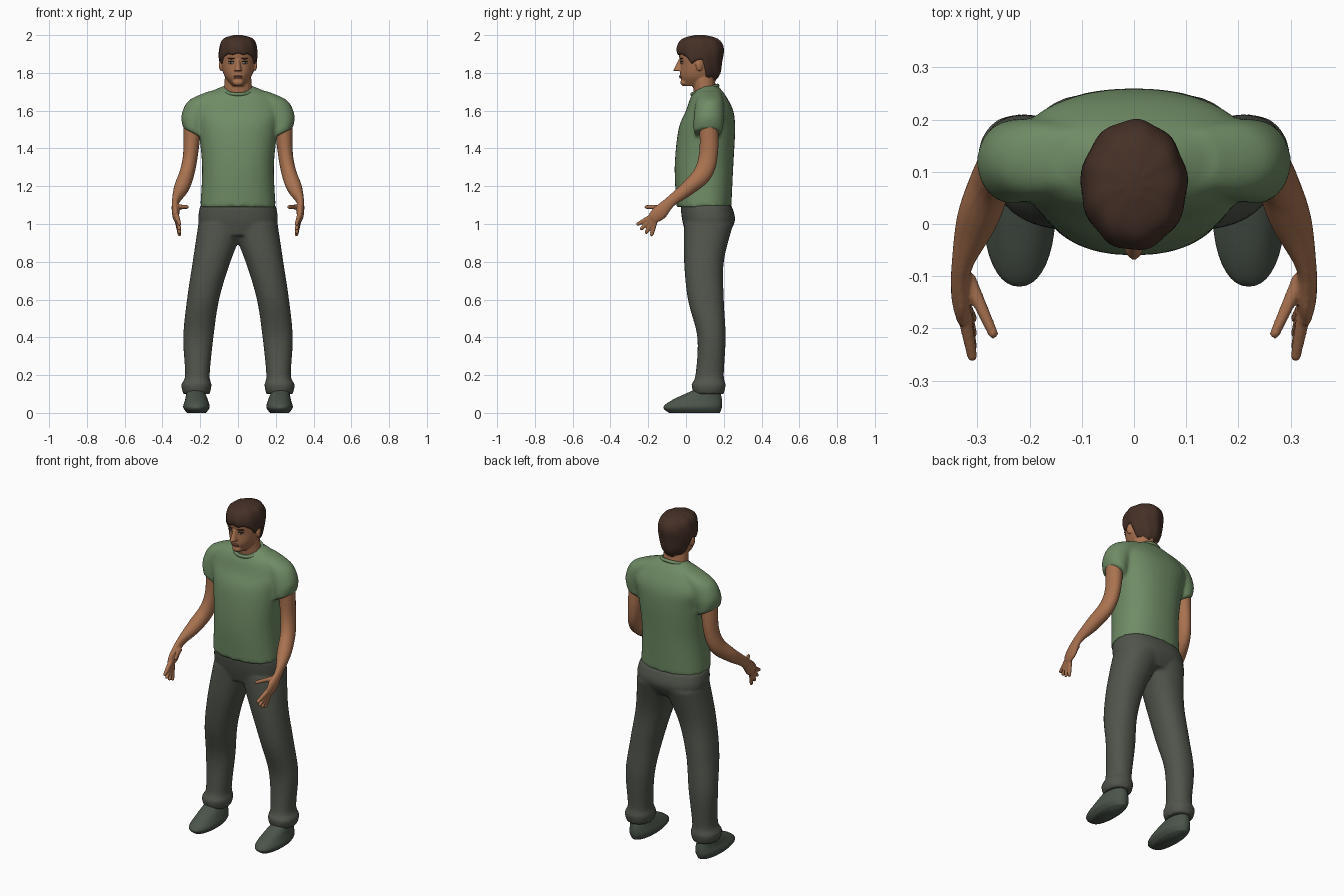
import bpy, bmesh, math
from mathutils import Vector, Matrix

cube = bpy.data.objects.get("Cube")
if cube:
    bpy.data.objects.remove(cube)


def material(name, *color):
    mat = bpy.data.materials.new(name)
    mat.use_nodes = True
    mat.diffuse_color = (*color, 1)
    mat.node_tree.nodes["Principled BSDF"].inputs["Base Color"].default_value = (*color, 1)
    return mat


skin = material("skin", .4, .17, .08)
lip_tone = material("lip tone", .27, .1, .06)
hair_brown = material("hair brown", .06, .03, .02)
shirt_green = material("shirt green", .16, .26, .13)
trouser_grey = material("trouser grey", .08, .09, .07)
shoe_grey = material("shoe grey", .07, .09, .07)
eye_white = material("eye white", .4, .38, .35)
iris_dark = material("iris dark", .02, .02, .01)


def smooth(keys, steps=6):
    """Pass a smooth curve through a few key rings or path points."""
    keys = [Vector(key) for key in keys]
    out = []
    for i, (start, end) in enumerate(zip(keys, keys[1:])):
        leave = (end - keys[max(i - 1, 0)]) / 2
        arrive = (keys[min(i + 2, len(keys) - 1)] - start) / 2
        for step in range(steps):
            t = step / steps
            blend = t * t * (3 - 2 * t)
            out.append(start + (end - start) * blend
                       + leave * t * (1 - t) ** 2 - arrive * t * t * (1 - t))
    return out + [keys[-1]]


def interpolate(table, value):
    """Look up a row of a table sorted by its first column."""
    value = min(max(value, table[0][0]), table[-1][0])
    for low, high in zip(table, table[1:]):
        if value <= high[0]:
            return low + (high - low) * ((value - low[0]) / (high[0] - low[0]))


def bridge(bm, rings):
    """Join rings of points with quads and cap both ends."""
    loops = [[bm.verts.new(point) for point in ring] for ring in rings]
    count = len(loops[0])
    for lower, upper in zip(loops, loops[1:]):
        for i in range(count):
            j = (i + 1) % count
            bm.faces.new((lower[i], lower[j], upper[j], upper[i]))
    bm.faces.new(loops[0][::-1])
    bm.faces.new(loops[-1])


def rounded(value, power):
    return math.copysign(abs(value) ** (2 / power), value)


def loft(bm, keys, power=2, tilt=0, count=40):
    """Level rings: z, x min, x max, y min, y max. The tilt fades upward."""
    rings = []
    levels = smooth(keys)
    for index, (z, left, right, front, back) in enumerate(levels):
        lean = tilt * (1 - index / len(levels))
        ring = []
        for i in range(count):
            angle = math.tau * i / count
            dx = rounded(math.cos(angle), power) * (right - left) / 2
            dy = rounded(math.sin(angle), power) * (back - front) / 2
            ring.append(((left + right) / 2 + dx, (front + back) / 2 + dy, z + lean * dx))
        rings.append(ring)
    bridge(bm, rings)


def centred(keys):
    """Turn z, half width, y min, y max into rings for a loft."""
    return [(z, -half, half, front, back) for z, half, front, back in keys]


def tube(bm, keys, count=16):
    """Path points: x, y, z, sideways radius, other radius."""
    path = smooth(keys)
    points = [Vector(key[:3]) for key in path]
    rings = []
    for i, point in enumerate(points):
        along = (points[min(i + 1, len(points) - 1)] - points[max(i - 1, 0)]).normalized()
        side = Vector((1, 0, 0))
        side = (side - along * side.dot(along)).normalized()
        across = along.cross(side)
        side, across = side * path[i][3], across * path[i][4]
        angles = [math.tau * k / count for k in range(count)]
        rings.append([point + side * math.cos(a) + across * math.sin(a) for a in angles])
    bridge(bm, rings)


def ball(bm, center, size, turn=0):
    place = Matrix.Translation(center) @ Matrix.Rotation(turn, 4, "Z") @ Matrix.Diagonal((*size, 1))
    bmesh.ops.create_uvsphere(bm, u_segments=16, v_segments=10, radius=1, matrix=place)


def part(name, bm, mat, mirror=False, voxel=0, relax=0):
    """Make the object; a voxel size blends its pieces into one surface."""
    bmesh.ops.recalc_face_normals(bm, faces=bm.faces[:])
    mesh = bpy.data.meshes.new(name)
    bm.to_mesh(mesh)
    bm.free()
    mesh.materials.append(mat)
    mesh.shade_smooth()
    ob = bpy.data.objects.new(name, mesh)
    bpy.context.collection.objects.link(ob)
    if mirror:
        ob.modifiers.new("mirror", "MIRROR").use_mirror_merge = False
    if voxel:
        remesh = ob.modifiers.new("blend", "REMESH")
        remesh.mode, remesh.voxel_size, remesh.use_smooth_shade = "VOXEL", voxel, True
    if relax:
        ob.modifiers.new("relax", "SMOOTH").iterations = relax


# Shirt: torso and sleeves
bm = bmesh.new()
loft(bm, centred([(1.09, .2, -.05, .24), (1.3, .19, -.06, .25), (1.5, .21, -.04, .26),
                  (1.6, .23, 0, .25), (1.68, .18, .03, .21), (1.73, .08, .08, .17)]), power=2.3)
loft(bm, [(1.48, .18, .29, .04, .19), (1.55, .16, .3, .04, .2),
          (1.64, .1, .26, .05, .2), (1.7, .07, .16, .07, .18)], tilt=.5)
part("shirt", bm, shirt_green, mirror=True, voxel=.01, relax=6)

bpy.ops.mesh.primitive_torus_add(major_radius=.08, minor_radius=.01, major_segments=40,
                                 location=(0, .1, 1.71), rotation=(.33, 0, 0))
collar = bpy.context.object
collar.name = "shirt_collar"
collar.scale.y = .9
collar.data.materials.append(shirt_green)
collar.data.shade_smooth()

# Trousers: legs with gathered cuffs, and hips
bm = bmesh.new()
loft(bm, [(.1, .15, .29, .04, .2), (.15, .14, .3, .03, .21), (.2, .15, .28, .05, .2),
          (.4, .13, .29, .06, .21), (.6, .1, .27, .01, .2), (.8, .04, .24, -.01, .2),
          (1, -.04, .21, -.01, .25)], power=2.2)
loft(bm, centred([(.94, .18, 0, .22), (1.02, .21, -.02, .26), (1.1, .2, -.03, .24)]), power=2.4)
part("trousers", bm, trouser_grey, mirror=True, voxel=.01, relax=4)

# Shoes and ankles
bm = bmesh.new()
loft(bm, [(0, .17, .27, -.09, .18), (.03, .15, .29, -.12, .19),
          (.07, .16, .28, -.07, .19), (.12, .18, .27, .04, .18)], power=2.2)
part("shoes", bm, shoe_grey, mirror=True)
bm = bmesh.new()
ball(bm, (.22, .12, .12), (.04, .06, .05))
part("ankles", bm, skin, mirror=True)

# Arms with palms, fanned fingers and thumbs
bm = bmesh.new()
tube(bm, [(.24, .12, 1.55, .05, .05), (.25, .12, 1.38, .04, .05), (.27, .09, 1.27, .04, .05),
          (.3, .01, 1.19, .04, .04), (.33, -.08, 1.12, .02, .03), (.33, -.14, 1.06, .02, .04),
          (.33, -.18, 1.03, .01, .03)])
digits = [((.32, -.1, 1.09), (.27, -.21, 1.09))]
palm = Vector((.33, -.15, 1.06))
for finger in range(4):
    angle = math.radians(30 + 15 * finger)
    reach = Vector((-.02, -.12 * math.cos(angle), -.12 * math.sin(angle)))
    digits.append((palm, palm + reach))
for base, tip in digits:
    tube(bm, [(*base, .015, .015), (*tip, .01, .01)])
    ball(bm, tip, (.01, .01, .01))
part("arms", bm, skin, mirror=True, voxel=.005, relax=3)

# Head, neck, nose, chin and ears
skull = [(1.73, .03, -.01, .13), (1.78, .07, -.03, .17), (1.85, .09, -.03, .18),
         (1.92, .09, -.04, .19), (1.97, .07, -.01, .16), (1.99, .01, .06, .09)]
bm = bmesh.new()
loft(bm, centred(skull))
tube(bm, [(0, .11, 1.64, .08, .06), (0, .09, 1.78, .07, .06)])
loft(bm, centred([(1.81, .02, -.07, 0), (1.87, .01, -.04, 0)]))
ball(bm, (0, -.01, 1.75), (.03, .02, .02))
for side in (-1, 1):
    ball(bm, (side * .09, .07, 1.84), (.01, .02, .03), side * .3)
part("head", bm, skin, voxel=.004, relax=3)
skull = smooth(skull)

# Hair: a shell over the skull whose lower edge runs from fringe to sideburn, ear and nape
hairline = [Vector(key) for key in ((-1, 1.9), (-.6, 1.89), (-.4, 1.84), (-.2, 1.87),
                                    (.1, 1.87), (.4, 1.77), (1, 1.75))]
bm = bmesh.new()
rows, columns = 16, 64
rings = []
for row in range(-1, rows + 1):
    ring = []
    for column in range(columns):
        angle = math.tau * column / columns
        low = interpolate(hairline, math.sin(angle))[1] + .004 * math.sin(11 * angle)
        z = low + (2 - low) * math.sin(max(row, 0) / rows * math.pi / 2)
        _, half, front, back = interpolate(skull, z - .01)
        grow = -.01 if row < 0 else .01 + .002 * math.sin(9 * angle + 20 * z)
        ring.append(((half + grow) * math.cos(angle),
                     (front + back) / 2 + ((back - front) / 2 + grow) * math.sin(angle), z))
    rings.append(ring)
bridge(bm, rings)
part("hair", bm, hair_brown, relax=1)


def face_point(x, z):
    _, half, front, back = interpolate(skull, z)
    return x, (front + back) / 2 - (back - front) / 2 * math.sqrt(1 - (x / half) ** 2), z


# Face details, set on the front of the skull
for name, mat, z, size in (("eyes", eye_white, 1.853, (.015, .005, .006)),
                           ("irises", iris_dark, 1.853, (.006, .007, .006)),
                           ("eyelids", iris_dark, 1.86, (.017, .007, .003)),
                           ("eyebrows", hair_brown, 1.876, (.02, .007, .004))):
    bm = bmesh.new()
    ball(bm, face_point(.036, z), size, turn=.35)
    part(name, bm, mat, mirror=True)
bm = bmesh.new()
for z in (1.774, 1.782):
    ball(bm, face_point(0, z), (.024, .007, .005))
part("lips", bm, lip_tone)
